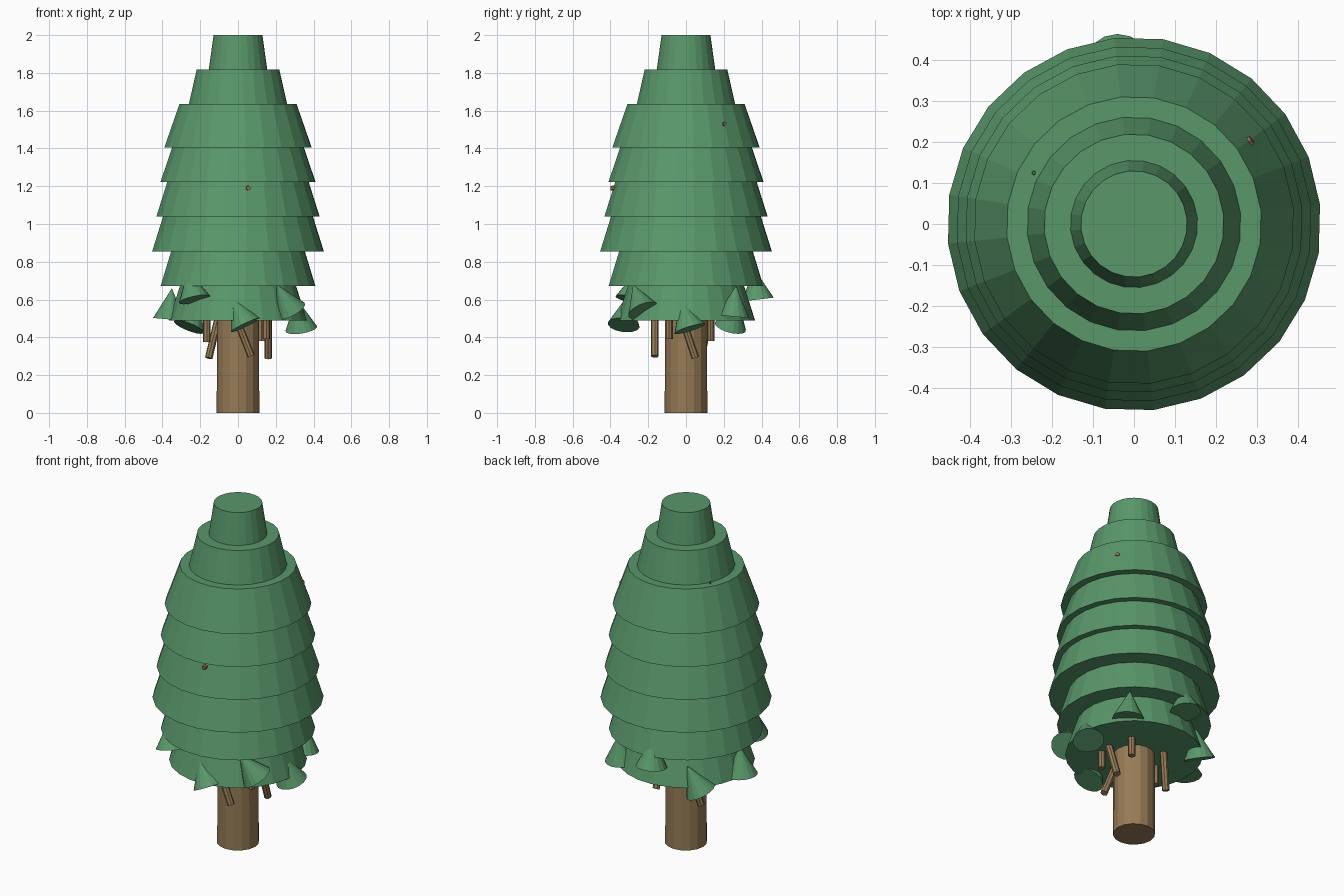
import bpy, bmesh
from mathutils import Vector, Matrix


def material(name, rgb):
    m = bpy.data.materials.new(name)
    m.diffuse_color = (*rgb, 1)
    return m


GREEN = material("needles", (0.10, 0.31, 0.145))
BROWN = material("bark", (0.31, 0.20, 0.095))
RED = material("bud_red", (0.35, 0.13, 0.10))


def frustum(name, start, end, r1, r2, sides, mat, spin=0.0):
    """Flat-shaded cone or cylinder running from start to end."""
    a, b = Vector(start), Vector(end)
    axis = b - a
    bm = bmesh.new()
    bmesh.ops.create_cone(bm, cap_ends=True, segments=sides, radius1=r1,
                          radius2=r2, depth=axis.length)
    rot = axis.to_track_quat('Z', 'Y').to_matrix().to_4x4() if axis.xy.length > 1e-6 else Matrix()
    bm.transform(Matrix.Translation((a + b) / 2) @ rot @ Matrix.Rotation(spin, 4, 'Z'))
    me = bpy.data.meshes.new(name)
    bm.to_mesh(me)
    bm.free()
    me.materials.append(mat)
    ob = bpy.data.objects.new(name, me)
    bpy.context.collection.objects.link(ob)
    return ob


# Trunk
frustum("trunk", (0, 0, 0), (0, 0, 0.7), 0.113, 0.11, 16, BROWN)

# Overlapping foliage tiers: bottom radius, top radius
tiers = [(0.368, 0.295), (0.412, 0.342), (0.457, 0.385), (0.435, 0.362),
         (0.413, 0.335), (0.392, 0.312), (0.272, 0.22), (0.162, 0.13)]
for i, (r1, r2) in enumerate(tiers):
    z = 0.488 + i * 0.1835
    frustum(f"foliage_tier_{i + 1}", (0, 0, z), (0, 0, min(z + 0.229, 2.0)),
            r1, r2, 24, GREEN, 0.105)

# Drooping sprigs around the lowest tier: base centre, tip
sprigs = [((0.335, 0.02, 0.445), (0.31, -0.03, 0.605)),
          ((0.25, 0.25, 0.51), (0.25, 0.265, 0.675)),
          ((-0.04, 0.38, 0.60), (-0.04, 0.36, 0.765)),
          ((-0.26, 0.235, 0.455), (-0.20, 0.275, 0.605)),
          ((-0.365, 0.0, 0.495), (-0.35, 0.0, 0.66)),
          ((-0.23, -0.29, 0.60), (-0.265, -0.255, 0.76)),
          ((0.04, -0.33, 0.465), (-0.035, -0.31, 0.62)),
          ((0.28, -0.225, 0.54), (0.205, -0.28, 0.68))]
for i, (base, tip) in enumerate(sprigs):
    frustum(f"sprig_{i + 1}", base, tip, 0.085, 0, 16, GREEN)

# Bare twigs hanging beside the trunk: lower end, upper end
twigs = [((0.16, 0.05, 0.29), (0.16, -0.02, 0.50)),
         ((0.125, 0.13, 0.38), (0.125, 0.13, 0.52)),
         ((-0.155, 0.08, 0.29), (-0.105, 0.12, 0.50)),
         ((-0.165, -0.02, 0.375), (-0.165, -0.02, 0.52)),
         ((0.07, -0.165, 0.30), (-0.01, -0.165, 0.50)),
         ((0.15, -0.09, 0.39), (0.15, -0.09, 0.52))]
for i, (low, high) in enumerate(twigs):
    frustum(f"twig_{i + 1}", low, high, 0.02, 0.02, 8, BROWN)

# Tiny tips poking through the foliage
frustum("bud_front", (0.05, -0.34, 1.19), (0.055, -0.40, 1.19), 0.016, 0.012, 6, RED)
frustum("bud_right", (0.24, 0.17, 1.52), (0.288, 0.206, 1.53), 0.016, 0.012, 6, RED)
frustum("bud_top", (-0.245, 0.125, 1.60), (-0.245, 0.125, 1.645), 0.01, 0.004, 6, GREEN)
